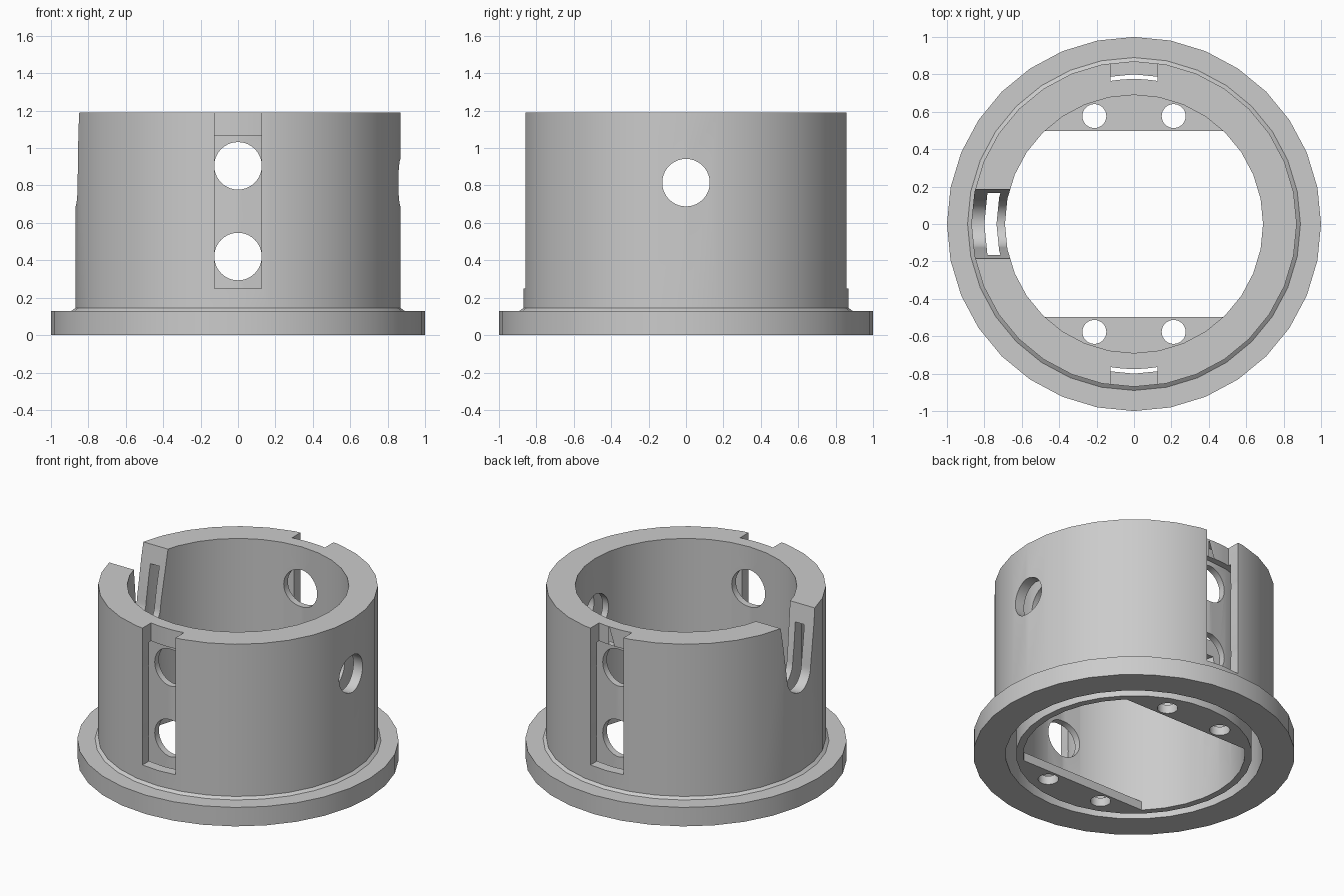
import bpy, bmesh, math
from mathutils import Vector, Matrix

if "Cube" in bpy.data.objects:
    bpy.data.objects.remove(bpy.data.objects["Cube"], do_unlink=True)

SIDES = 32
HEIGHT = 1.19
BORE = 0.69

grey = bpy.data.materials.new("plain grey")
grey.use_nodes = True
grey.diffuse_color = (0.6, 0.6, 0.6, 1)
grey.node_tree.nodes["Principled BSDF"].inputs["Base Color"].default_value = (0.6, 0.6, 0.6, 1)


def finish(bm, name):
    bmesh.ops.recalc_face_normals(bm, faces=bm.faces)
    mesh = bpy.data.meshes.new(name)
    bm.to_mesh(mesh)
    bm.free()
    mesh.materials.append(grey)
    obj = bpy.data.objects.new(name, mesh)
    bpy.context.collection.objects.link(obj)
    return obj


def lathe(name, profile):
    """Revolve a closed (radius, z) profile about the z axis."""
    bm = bmesh.new()
    rings = []
    for k in range(SIDES):
        a = math.tau * k / SIDES
        rings.append([bm.verts.new((r * math.cos(a), r * math.sin(a), z)) for r, z in profile])
    n = len(profile)
    for k in range(SIDES):
        p, q = rings[k], rings[(k + 1) % SIDES]
        for i in range(n):
            j = (i + 1) % n
            bm.faces.new((p[i], q[i], q[j], p[j]))
    return finish(bm, name)


def prism(name, points, sweep):
    """Extrude a flat 3D outline along the sweep vector."""
    bm = bmesh.new()
    face = bm.faces.new([bm.verts.new(p) for p in points])
    result = bmesh.ops.extrude_face_region(bm, geom=[face])
    moved = [v for v in result["geom"] if isinstance(v, bmesh.types.BMVert)]
    bmesh.ops.translate(bm, verts=moved, vec=Vector(sweep))
    return finish(bm, name)


def circle(r, n=40, start=0.0, span=math.tau):
    return [(r * math.cos(start + span * i / n), r * math.sin(start + span * i / n)) for i in range(n)]


def cut(target, cutter):
    cutter.hide_render = True
    mod = target.modifiers.new("cut", 'BOOLEAN')
    mod.operation = 'DIFFERENCE'
    mod.solver = 'EXACT'
    mod.object = cutter
    bpy.context.view_layer.objects.active = target
    bpy.ops.object.modifier_apply(modifier=mod.name)
    bpy.data.objects.remove(cutter, do_unlink=True)


def smooth(obj):
    bpy.ops.object.select_all(action='DESELECT')
    obj.select_set(True)
    bpy.context.view_layer.objects.active = obj
    bpy.ops.object.shade_smooth_by_angle(angle=math.radians(25))


# Flanged double-walled sleeve, with a ring cavity open at the bottom
sleeve = lathe("sleeve", [
    (BORE, 0), (0.735, 0), (0.735, 1.066), (0.80, 1.066), (0.80, 0), (1, 0),
    (1, 0.13), (0.89, 0.13), (0.87, 0.145), (0.87, HEIGHT), (BORE, HEIGHT)])

# Upright channels in the front and back of the outer wall
half = math.asin(0.125 / 0.775)
for turn in (0, math.pi):
    arc = [(0.775 * math.sin(half * i / 3), 0.775 * math.cos(half * i / 3)) for i in range(-3, 4)]
    outline = [(x, y, 0.25) for x, y in arc + [(0.125, 0.95), (-0.125, 0.95)]]
    rot = Matrix.Rotation(turn, 3, 'Z')
    cut(sleeve, prism("channel_cutter", [rot @ Vector(p) for p in outline], (0, 0, 1.1)))

# Round holes through front and back
for z in (0.42, 0.905):
    cut(sleeve, prism("hole_cutter", [(x, -1.2, z + w) for x, w in circle(0.127)], (0, 2.4, 0)))

# Round hole on the left
cut(sleeve, prism("side_hole_cutter", [(0.4, y, 0.815 + w) for y, w in circle(0.127)], (0.8, 0, 0)))

# Tapered slot on the right, open at the top with a round bottom
bottom = circle(0.127, 20, math.pi, math.pi) + [(0.127, 0)]
slot = [(-1.2, y, 0.815 + w) for y, w in bottom + [(0.202, 0.485), (-0.202, 0.485)]]
cut(sleeve, prism("slot_cutter", slot, (0.8, 0, 0)))
smooth(sleeve)

# Two mounting plates across the bore, each with two screw holes
for name, side in (("back_plate", 1), ("front_plate", -1)):
    rim = [(BORE * math.cos(math.tau * k / SIDES), BORE * math.sin(math.tau * k / SIDES))
           for k in range(5, 12)]
    outline = [(0.484, 0.497)] + rim + [(-0.484, 0.497)]
    plate = prism(name, [(x, y * side, 0) for x, y in outline], (0, 0, 0.06))
    for cx in (-0.212, 0.212):
        cut(plate, prism("screw_cutter",
                         [(cx + x, 0.577 * side + y, -0.1) for x, y in circle(0.064, 32)], (0, 0, 0.3)))
    smooth(plate)
